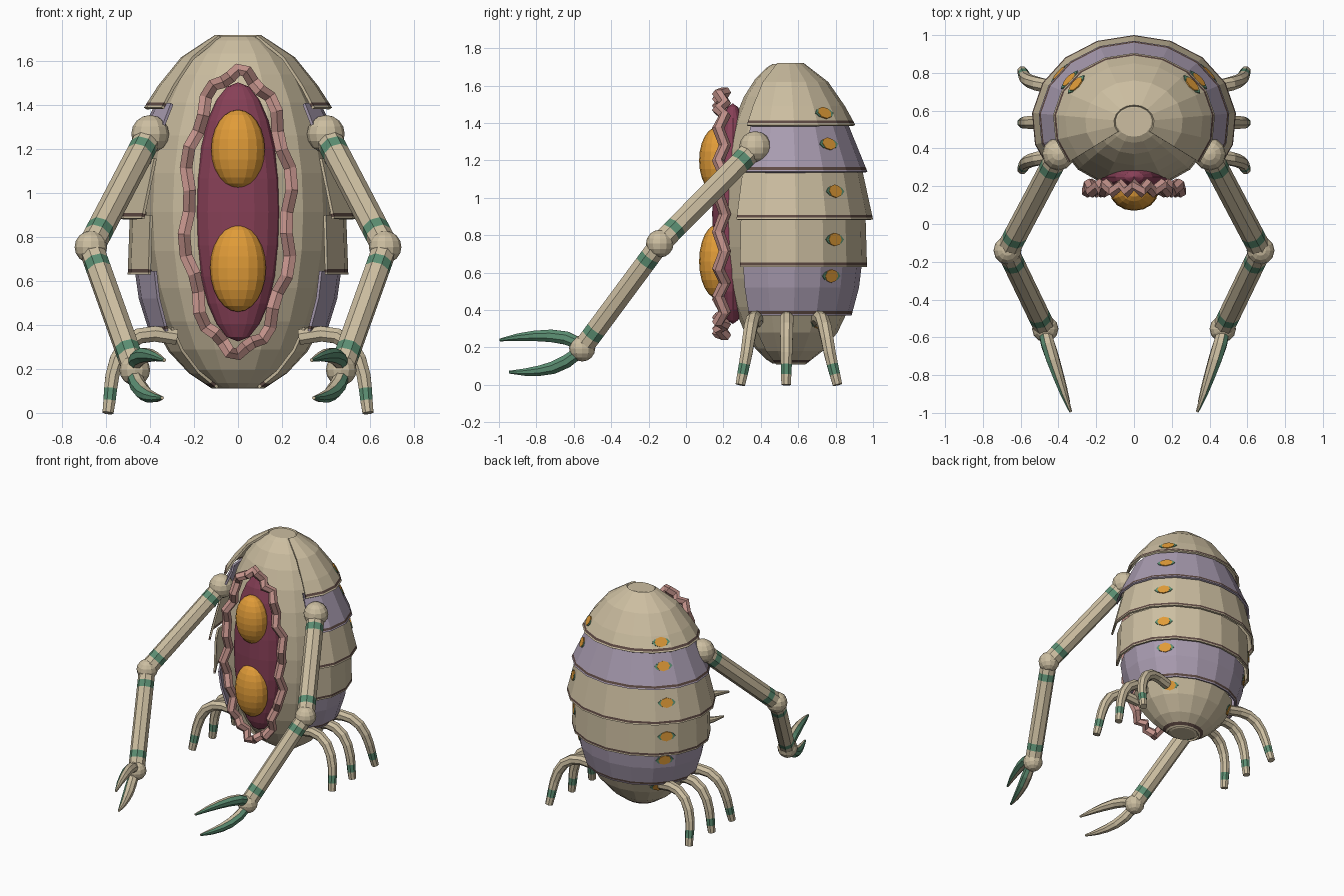
import bpy, bmesh, math
from mathutils import Vector, Matrix

if "Cube" in bpy.data.objects:
    bpy.data.objects.remove(bpy.data.objects["Cube"])


def material(name, srgb):
    m = bpy.data.materials.new(name)
    m.use_nodes = True
    col = [((c + 0.055) / 1.055) ** 2.4 for c in srgb] + [1]
    m.diffuse_color = col
    m.node_tree.nodes["Principled BSDF"].inputs["Base Color"].default_value = col
    return m


TAN = material("bone tan", (.80, .745, .63))
LAVENDER = material("lavender", (.66, .61, .69))
WINE = material("wine red", (.53, .25, .34))
ORANGE = material("amber orange", (.88, .61, .22))
GREEN = material("sea green", (.36, .56, .45))
PINK = material("lip pink", (.76, .57, .54))
DARK = material("dark brown", (.37, .29, .265))

CY, CZ, WIDE = .54, .915, 1.18


def finish(bm, name, mats):
    me = bpy.data.meshes.new(name)
    bm.to_mesh(me)
    bm.free()
    for m in mats:
        me.materials.append(m)
    ob = bpy.data.objects.new(name, me)
    bpy.context.collection.objects.link(ob)
    return ob


def lathe(rows, half_angle, segs):
    """Sweep (z, radius) rows about the body axis, starting from the back."""
    bm = bmesh.new()
    full = half_angle >= math.pi
    angles = [-half_angle + 2 * half_angle * i / segs for i in range(segs if full else segs + 1)]
    rings = [[bm.verts.new((WIDE * r * math.sin(a), CY + r * math.cos(a), z)) for a in angles]
             for z, r in rows]
    for k in range(len(rows) - 1):
        for i in range(segs):
            j = (i + 1) % len(angles)
            bm.faces.new((rings[k][i], rings[k][j], rings[k + 1][j], rings[k + 1][i]))
    if full:
        bm.faces.new(rings[0])
        bm.faces.new(rings[-1])
    bm.normal_update()
    for f in bm.faces:
        if f.normal.dot(f.calc_center_median() - Vector((0, CY, CZ))) < 0:
            f.normal_flip()
    bm.normal_update()
    return bm


def ball(name, centre, radii, mat, u=12, v=8):
    bm = bmesh.new()
    bmesh.ops.create_uvsphere(bm, u_segments=u, v_segments=v, radius=1)
    bm.transform(Matrix.Translation(centre) @ Matrix.Diagonal((*radii, 1)))
    return finish(bm, name, [mat])


def tube(name, pts, radii, mats, ref, sides=8, closed=False, bands=(), rule=None):
    """Sweep a ring along points; bands are the segments that use the second colour."""
    bm = bmesh.new()
    pts = [Vector(p) for p in pts]
    n, rings = len(pts), []
    for i, p in enumerate(pts):
        a = pts[i - 1] if i or closed else p
        b = pts[(i + 1) % n] if i < n - 1 or closed else p
        t = (b - a).normalized()
        u = t.cross(Vector(ref)).normalized()
        w = t.cross(u)
        rings.append([bm.verts.new(p + radii[i] * (u * math.cos(q) + w * math.sin(q)))
                      for q in [2 * math.pi * (k + .5) / sides for k in range(sides)]])
    for i in range(n if closed else n - 1):
        r0, r1 = rings[i], rings[(i + 1) % n]
        for k in range(sides):
            f = bm.faces.new((r0[k], r0[(k + 1) % sides], r1[(k + 1) % sides], r1[k]))
            f.material_index = int(i in bands)
    if not closed:
        bm.faces.new(rings[0])
        bm.faces.new(rings[-1])
    bmesh.ops.recalc_face_normals(bm, faces=bm.faces[:])
    if rule:
        for f in bm.faces:
            f.material_index = int(rule(f))
    return finish(bm, name, mats)


def spot(name, centre, normal, size, mat):
    """Thin eight-sided plate lying on a shell face."""
    side = Vector((0, 0, 1)).cross(normal).normalized()
    rot = Matrix((side, normal.cross(side), normal)).transposed().to_4x4()
    bm = bmesh.new()
    bmesh.ops.create_cone(bm, cap_ends=True, segments=8, radius1=1, radius2=1, depth=1)
    bm.transform(Matrix.Translation(centre) @ rot @ Matrix.Diagonal((*size, 1)))
    finish(bm, name, [mat])


# Egg-shaped inner body
rows = []
for i in range(15):
    h = .80 * math.sin(math.pi * (i / 14 - .5))
    rows.append((CZ + h, .356 * math.sqrt(1 - (h / .82) ** 2)))
finish(lathe(rows, math.pi, 16), "body", [TAN])

# Overlapping back plates with a dark band near each lower edge
PLATES = [
    (TAN, [(1.72, .09), (1.62, .22), (1.49, .31), (1.39, .365)]),
    (LAVENDER, [(1.41, .32), (1.14, .43)]),
    (TAN, [(1.16, .40), (.885, .46)]),
    (TAN, [(.90, .42), (.63, .428)]),
    (LAVENDER, [(.645, .40), (.52, .385), (.37, .345)]),
    (TAN, [(.385, .32), (.28, .27), (.18, .19), (.11, .10)]),
]
SPOT_Z = (1.55, 1.28, 1.03, .77, .52, .27)
for n, (mat, prof) in enumerate(PLATES):
    (z0, r0), (z1, r1) = prof[-2:]
    cut = [(z1 + d, r1 + (r0 - r1) * d / (z0 - z1)) for d in (.024, .009)]
    rows = prof[:-1] + cut + prof[-1:]
    bm = lathe(rows, math.radians(126), 12)
    for f in bm.faces:
        z = f.calc_center_median().z
        f.material_index = int(cut[1][0] < z < cut[0][0])
    # Glowing spots on the rear side faces
    for s in (1, -1):
        a = math.radians(52.5)
        aim = Vector((s * WIDE * .4 * math.sin(a), CY + .4 * math.cos(a), SPOT_Z[n]))
        face = min(bm.faces, key=lambda f: (f.calc_center_median() - aim).length + 9 * f.material_index)
        nor = face.normal.copy()
        mid = face.calc_center_median()
        spot(f"spot_rim_{n}_{s}", mid + nor * .002, nor, (.064, .030, .006), GREEN)
        spot(f"spot_{n}_{s}", mid + nor * .004, nor, (.046, .036, .007), ORANGE)
    ob = finish(bm, f"back_plate_{n}", [mat, DARK])
    mod = ob.modifiers.new("thickness", "SOLIDIFY")
    mod.thickness, mod.offset = .014, -1

# Belly opening with two round organs and a knotted lip
ball("belly_opening", (0, .25, .915), (.195, .11, .59), WINE, 16, 12)
ball("upper_organ", (0, .17, 1.20), (.122, .10, .18), ORANGE, 16, 12)
ball("lower_organ", (0, .17, .66), (.127, .10, .20), ORANGE, 16, 12)
lip = []
for i in range(40):
    t, k = 2 * math.pi * i / 40, (-1) ** (i // 2)
    d = .013 * k
    lip.append(((.236 + d) * math.sin(t), .19 + .018 * (-1) ** i, .915 + (.635 + d) * math.cos(t)))
tube("belly_lip", lip, [.033] * 40, [PINK], (0, 1, 0), sides=6, closed=True)


def limb(name, a, b, r):
    """Straight arm segment with a green cuff near each end."""
    a, b = Vector(a), Vector(b)
    length = (b - a).length
    marks = [0, .085, .135, length - .135, length - .085, length]
    tube(name, [a.lerp(b, m / length) for m in marks], [r] * 6, [TAN, GREEN],
         (1, 0, 0), bands=(1, 3))


for s, side in ((1, "left"), (-1, "right")):
    # Arms
    shoulder, elbow, wrist = (s * .40, .37, 1.27), (s * .67, -.14, .755), (s * .47, -.555, .195)
    for label, c, r in (("shoulder", shoulder, .086), ("elbow", elbow, .074), ("wrist", wrist, .07)):
        ball(f"{side}_{label}", c, (r, r, r), TAN)
    limb(f"{side}_upper_arm", shoulder, elbow, .062)
    limb(f"{side}_forearm", elbow, wrist, .058)

    # Pincers, green on the outer face
    outer = lambda f: f.normal.x * s > .05
    upper = [(.475, -.56, .215), (.455, -.64, .25), (.43, -.72, .262), (.40, -.81, .262),
             (.37, -.90, .255), (.335, -.995, .24)]
    lower = [(.475, -.57, .175), (.455, -.64, .125), (.43, -.71, .092), (.405, -.78, .076),
             (.375, -.86, .068), (.345, -.945, .068)]
    for label, path in (("upper", upper), ("lower", lower)):
        tube(f"{side}_{label}_claw", [(s * x, y, z) for x, y, z in path],
             [.034, .038, .036, .03, .021, .008], [TAN, GREEN], (1, 0, 0), rule=outer)

    # Three curved legs with green ankle bands
    for k, (y0, y1) in enumerate(((.38, .29), (.54, .535), (.70, .81))):
        prof = [(.28, .345), (.38, .36), (.45, .35), (.51, .31), (.55, .245), (.572, .17),
                (.58, .11), (.585, .055), (.592, 0)]
        pts = [(s * x, y0 + (y1 - y0) * i / 8, z) for i, (x, z) in enumerate(prof)]
        tube(f"{side}_leg_{k}", pts, [.038] * 4 + [.036, .034, .032, .03, .027],
             [TAN, GREEN], (0, 1, 0), bands=(6,))
